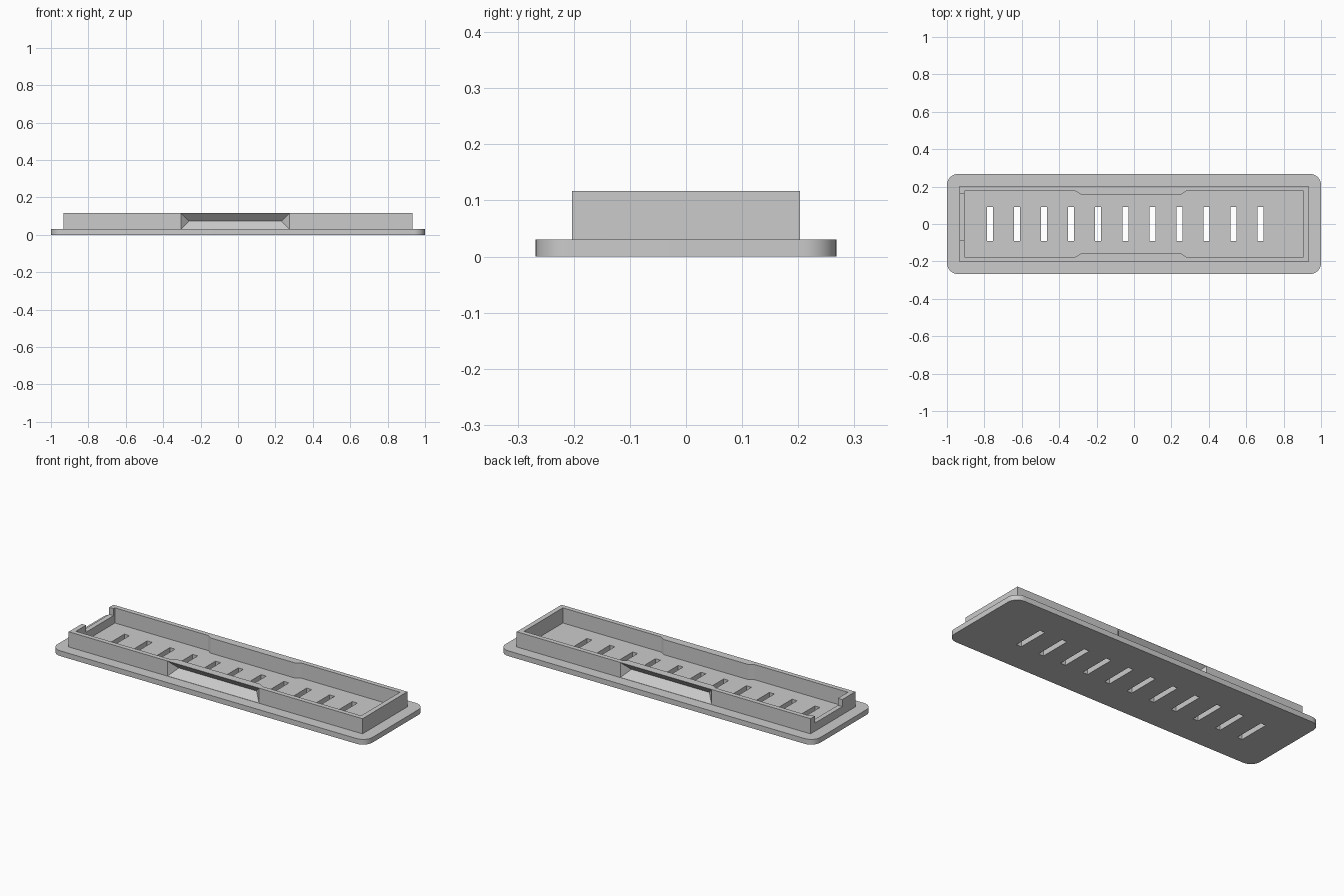
import bpy, bmesh, math

if "Cube" in bpy.data.objects:
    bpy.data.objects.remove(bpy.data.objects["Cube"])

grey = bpy.data.materials.new("light grey")
grey.diffuse_color = (0.6, 0.6, 0.6, 1)
grey.use_nodes = True
grey.node_tree.nodes["Principled BSDF"].inputs["Base Color"].default_value = grey.diffuse_color

PLATE_Z, TOP_Z = 0.03, 0.117
RIM_X, RIM_Y = 0.933, 0.203


def finish(name, bm):
    bmesh.ops.recalc_face_normals(bm, faces=bm.faces)
    mesh = bpy.data.meshes.new(name)
    bm.to_mesh(mesh)
    bm.free()
    mesh.materials.append(grey)
    obj = bpy.data.objects.new(name, mesh)
    bpy.context.collection.objects.link(obj)
    return obj


def prism(name, outline, z0, z1):
    """Vertical extrusion of an xy outline."""
    bm = bmesh.new()
    face = bm.faces.new([bm.verts.new((x, y, z0)) for x, y in outline])
    out = bmesh.ops.extrude_face_region(bm, geom=[face])
    verts = [v for v in out["geom"] if isinstance(v, bmesh.types.BMVert)]
    bmesh.ops.translate(bm, verts=verts, vec=(0, 0, z1 - z0))
    return finish(name, bm)


def block(name, x0, x1, y0, y1, z0, z1):
    return prism(name, [(x0, y0), (x1, y0), (x1, y1), (x0, y1)], z0, z1)


def cut(obj, cutter):
    mod = obj.modifiers.new("cut", 'BOOLEAN')
    mod.operation = 'DIFFERENCE'
    mod.solver = 'EXACT'
    mod.object = cutter
    bpy.context.view_layer.objects.active = obj
    bpy.ops.object.modifier_apply(modifier=mod.name)
    bpy.data.objects.remove(cutter)


def rounded_rect(hx, hy, r, steps=10):
    pts = []
    for i, (sx, sy) in enumerate([(1, 1), (-1, 1), (-1, -1), (1, -1)]):
        for k in range(steps + 1):
            a = math.pi / 2 * (i + k / steps)
            pts.append((sx * (hx - r) + r * math.cos(a), sy * (hy - r) + r * math.sin(a)))
    return pts


# base plate with rounded corners and a row of drain slots
plate = prism("base_plate", rounded_rect(1.0, 0.268, 0.06), 0, PLATE_Z)
for i in range(11):
    x = -0.77 + i * 0.1447
    cut(plate, block("slot_cutter", x - 0.016, x + 0.016, -0.092, 0.092, -0.1, 0.1))

# raised rim, hollowed by a tray outline that narrows behind the finger grips
rim = block("raised_rim", -RIM_X, RIM_X, -RIM_Y, RIM_Y, PLATE_Z, TOP_Z)
IN_X, IN_Y, BUMP_Y = 0.905, 0.176, 0.158
half = [(-IN_X, -IN_Y), (-0.313, -IN_Y), (-0.285, -BUMP_Y),
        (0.252, -BUMP_Y), (0.28, -IN_Y), (IN_X, -IN_Y)]
cut(rim, prism("tray_cutter", half + [(x, -y) for x, y in reversed(half)], -0.1, 0.3))

# notch in the left end wall
cut(rim, block("notch_cutter", -1.1, -0.85, -0.085, 0.164, 0.077, 0.3))

# wedge-shaped finger grips on the front and back walls
GRIP_X, GRIP_Z, DEPTH = -0.015, 0.0735, 0.04
for side in (-1, 1):
    bm = bmesh.new()
    grow = 1.25                     # extends the wedge beyond the wall face
    hx, hz = 0.247 + 0.043 * grow, 0.0425 * grow
    y_out = side * (RIM_Y + DEPTH * (grow - 1))
    y_in = side * (RIM_Y - DEPTH)
    a, b, c, d = [bm.verts.new((GRIP_X + sx * hx, y_out, GRIP_Z + sz * hz))
                  for sx, sz in ((-1, -1), (1, -1), (1, 1), (-1, 1))]
    e, f = [bm.verts.new((GRIP_X + sx * 0.247, y_in, GRIP_Z)) for sx in (-1, 1)]
    for vs in ((a, b, c, d), (a, b, f, e), (d, c, f, e), (a, d, e), (b, c, f)):
        bm.faces.new(vs)
    cut(rim, finish("grip_cutter", bm))

# smooth rounded corners, crisp edges elsewhere
bpy.ops.object.select_all(action='DESELECT')
for obj in (plate, rim):
    obj.select_set(True)
bpy.context.view_layer.objects.active = plate
bpy.ops.object.shade_smooth_by_angle(angle=math.radians(25))
